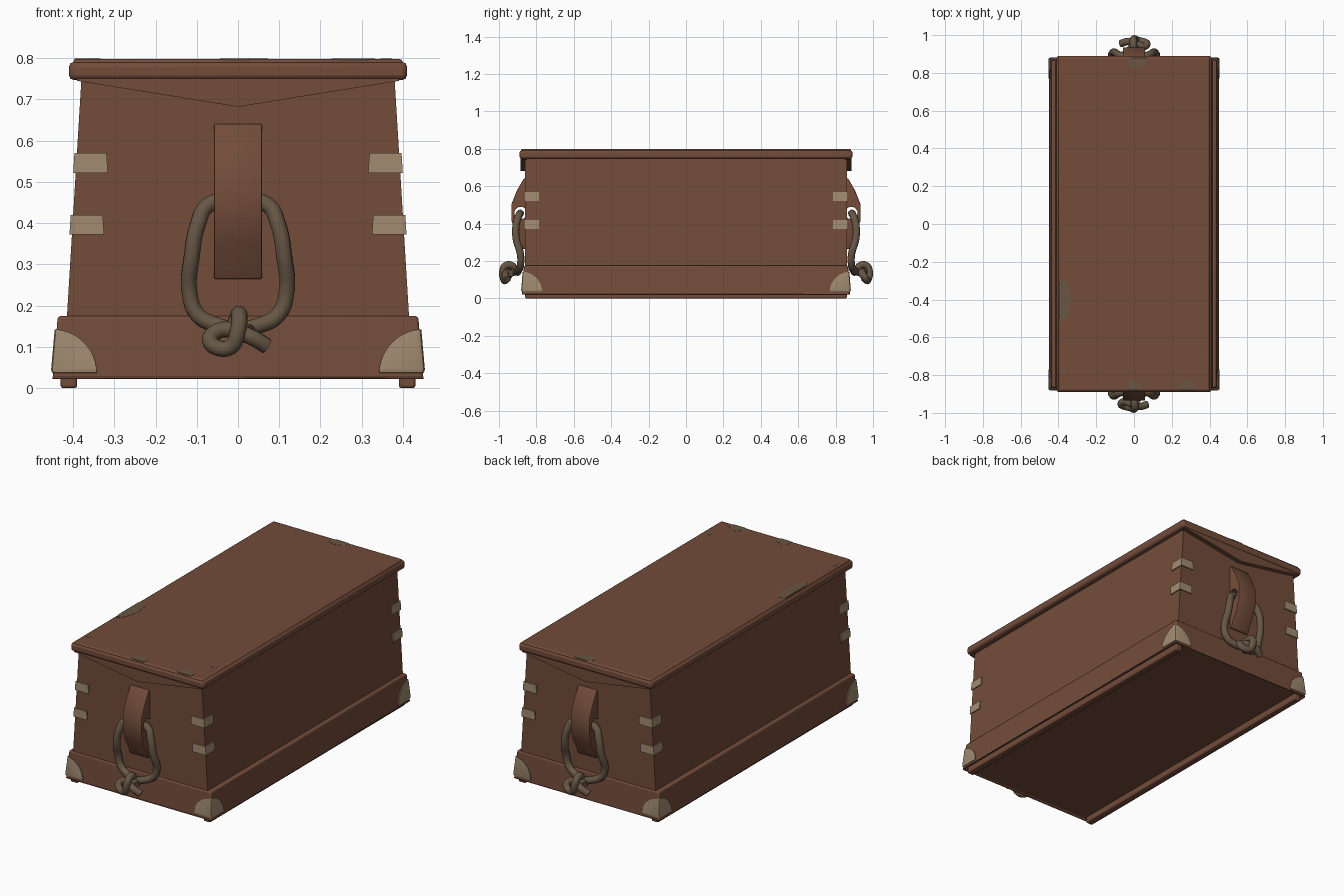
import bpy, bmesh, math, random
from mathutils import Matrix, Vector

if "Cube" in bpy.data.objects:
    bpy.data.objects.remove(bpy.data.objects["Cube"])
random.seed(4)


def material(name, rgb):
    m = bpy.data.materials.new(name)
    m.use_nodes = True
    m.diffuse_color = (*rgb, 1)
    m.node_tree.nodes["Principled BSDF"].inputs["Base Color"].default_value = (*rgb, 1)
    return m


WOOD = material("reddish_wood", (0.17, 0.072, 0.042))
BRASS = material("dull_brass", (0.36, 0.26, 0.165))
ROPE = material("weathered_rope", (0.135, 0.094, 0.06))
WORN = material("worn_paint", (0.14, 0.092, 0.056))


def finish(name, bm, mat, bevel=0.0, segments=2):
    bmesh.ops.recalc_face_normals(bm, faces=bm.faces)
    mesh = bpy.data.meshes.new(name)
    bm.to_mesh(mesh)
    bm.free()
    mesh.materials.append(mat)
    ob = bpy.data.objects.new(name, mesh)
    bpy.context.collection.objects.link(ob)
    if bevel:
        mod = ob.modifiers.new("Bevel", "BEVEL")
        mod.width, mod.segments, mod.limit_method = bevel, segments, "ANGLE"
    return ob


def bake(ob):
    """Replace the object's mesh or curve by its evaluated mesh."""
    deps = bpy.context.evaluated_depsgraph_get()
    mesh = bpy.data.meshes.new_from_object(ob.evaluated_get(deps))
    name, mat = ob.name, ob.data.materials[0]
    bpy.data.objects.remove(ob)
    mesh.materials.clear()
    mesh.materials.append(mat)
    for p in mesh.polygons:
        p.material_index = 0
    new = bpy.data.objects.new(name, mesh)
    bpy.context.collection.objects.link(new)
    return new


def boolean(ob, cutter, operation):
    mod = ob.modifiers.new("Boolean", "BOOLEAN")
    mod.object, mod.operation, mod.solver = cutter, operation, "EXACT"
    new = bake(ob)
    bpy.data.objects.remove(cutter)
    return new


def add_block(bm, low, high, z0, z1):
    """Box whose (x0, x1, y0, y1) limits change from low to high."""
    rings = []
    for (x0, x1, y0, y1), z in ((low, z0), (high, z1)):
        rings.append([bm.verts.new((x, y, z)) for x, y in ((x0, y0), (x1, y0), (x1, y1), (x0, y1))])
    bottom = bm.faces.new(rings[0][::-1])
    bm.faces.new(rings[1])
    for i in range(4):
        j = (i + 1) % 4
        bm.faces.new((rings[0][i], rings[0][j], rings[1][j], rings[1][i]))
    return bottom


def slab(name, low, high, z0, z1, mat=WOOD, bevel=0.0, recess=False):
    """Centred slab given by half sizes at its bottom and top."""
    bm = bmesh.new()
    bottom = add_block(bm, (-low[0], low[0], -low[1], low[1]),
                       (-high[0], high[0], -high[1], high[1]), z0, z1)
    if recess:
        bmesh.ops.inset_region(bm, faces=[bottom], thickness=0.05)
        bmesh.ops.translate(bm, verts=bottom.verts, vec=(0, 0, 0.015))
    return finish(name, bm, mat, bevel)


def prism(name, points, vector, mat, bevel=0.0):
    """Extrude a closed 3D outline along a vector."""
    bm = bmesh.new()
    face = bm.faces.new([bm.verts.new(p) for p in points])
    made = bmesh.ops.extrude_face_region(bm, geom=[face])["geom"]
    bmesh.ops.translate(bm, verts=[v for v in made if isinstance(v, bmesh.types.BMVert)], vec=vector)
    return finish(name, bm, mat, bevel)


def mirror(ob, x=True, y=True):
    mod = ob.modifiers.new("Mirror", "MIRROR")
    mod.use_axis = (x, y, False)


def body_half(z):
    return 0.415 - (z - 0.17) * 0.061


# Tapered chest, plinth with hollow underside, and two runners
slab("chest_body", (body_half(0.1), 0.86), (body_half(0.76), 0.86), 0.1, 0.76)
slab("plinth", (0.45, 0.877), (0.437, 0.866), 0.018, 0.175, bevel=0.012, recess=True)
bm = bmesh.new()
runner_limits = (0.39, 0.43, -0.86, 0.86)
add_block(bm, runner_limits, runner_limits, 0, 0.04)
mirror(finish("runner", bm, WOOD, 0.006), y=False)

# Lid with a stepped moulding and pointed end boards
slab("lid_moulding", (0.41, 0.89), (0.41, 0.89), 0.747, 0.791, bevel=0.012)
slab("lid_top", (0.402, 0.885), (0.398, 0.881), 0.77, 0.798, bevel=0.006)
mirror(prism("lid_end_board", [(x, -0.85, z) for x, z in
       ((-0.39, 0.76), (-0.39, 0.745), (0, 0.682), (0.39, 0.745), (0.39, 0.76))],
       (0, -0.036, 0), WOOD), x=False)

# Brass bands around the upright corners
bm = bmesh.new()
for z in (0.372, 0.522):
    a, b = body_half(z) + 0.006, body_half(z + 0.048) + 0.006
    add_block(bm, (a - 0.084, a, 0.785, 0.866), (b - 0.078, b, 0.785, 0.866), z, z + 0.048)
mirror(finish("corner_band", bm, BRASS))

# Rounded brass plates wrapping the plinth corners
bm = bmesh.new()
for sx in (-1, 1):
    for sy in (-1, 1):
        bmesh.ops.create_uvsphere(bm, u_segments=32, v_segments=24, radius=0.108,
                                  matrix=Matrix.Translation((sx * 0.45, sy * 0.877, 0.035)))
spheres = finish("corner_cutter", bm, BRASS)
corners = slab("plinth_corner_plate", (0.454, 0.882), (0.443, 0.872), 0.035, 0.16, BRASS, 0.01)
boolean(corners, spheres, "INTERSECT")

# End handles: a pierced cleat and a knotted rope loop, repeated by half turns
CLEAT = ((0.85, 0.64), (0.868, 0.64), (0.905, 0.575), (0.933, 0.505), (0.934, 0.42),
         (0.915, 0.355), (0.885, 0.3), (0.872, 0.265), (0.85, 0.265))
TAIL = [(0.07, 0.955, 0.102), (0.03, 0.966, 0.125), (-0.02, 0.95, 0.142), (-0.055, 0.94, 0.135),
        (-0.068, 0.955, 0.115), (-0.05, 0.965, 0.098), (-0.018, 0.973, 0.1),
        (0, 0.98, 0.14), (0.004, 0.965, 0.175), (0, 0.93, 0.175), (-0.005, 0.91, 0.145)]
SIDE = [(0.05, 0.895, 0.152), (0.098, 0.885, 0.178), (0.118, 0.885, 0.235), (0.112, 0.908, 0.32),
        (0.098, 0.908, 0.395), (0.072, 0.893, 0.444)]
TOP = [(0, 0.886, 0.455)]
END = [(0, 0.92, 0.14), (0.03, 0.94, 0.135)]
PATH = TAIL + SIDE + TOP + [(-x, y, z) for x, y, z in reversed(SIDE)] + END

for end, turn in (("front", 1), ("back", -1)):
    cleat = prism(end + "_cleat", [(-0.058 * turn, -y * turn, z) for y, z in CLEAT],
                  (0.116 * turn, 0, 0), WOOD, 0.003)
    bm = bmesh.new()
    bmesh.ops.create_cone(bm, cap_ends=True, segments=24, radius1=0.033, radius2=0.033, depth=0.3,
                          matrix=Matrix.Translation((0, -0.884 * turn, 0.457))
                          @ Matrix.Rotation(math.pi / 2, 4, "Y"))
    boolean(cleat, finish("hole_cutter", bm, WOOD), "DIFFERENCE")

    curve = bpy.data.curves.new(end + "_rope", "CURVE")
    curve.dimensions = "3D"
    curve.bevel_depth, curve.bevel_resolution, curve.resolution_u = 0.0195, 4, 6
    curve.use_fill_caps = True
    curve.materials.append(ROPE)
    spline = curve.splines.new("BEZIER")
    spline.bezier_points.add(len(PATH) - 1)
    for p, (x, y, z) in zip(spline.bezier_points, PATH):
        p.co = Vector((x * turn, -y * turn, z))
        p.handle_left_type = p.handle_right_type = "AUTO"
    rope = bpy.data.objects.new(end + "_rope_handle", curve)
    bpy.context.collection.objects.link(rope)
    bake(rope)

# Worn patches on the lid, kept inside its edges
for x, y, rx, ry in ((-0.375, -0.4, 0.05, 0.13), (0.02, 0.86, 0.055, 0.035), (0, -0.86, 0.045, 0.035),
                     (0.28, -0.86, 0.055, 0.04), (0.36, -0.72, 0.015, 0.015), (-0.37, -0.78, 0.012, 0.02)):
    outline = []
    for i in range(14):
        r, a = random.uniform(0.75, 1.1), i * math.tau / 14
        px, py = x + rx * r * math.cos(a), y + ry * r * math.sin(a)
        outline.append((max(-0.397, min(0.397, px)), max(-0.88, min(0.88, py)), 0.796))
    prism("worn_patch", outline, (0, 0, 0.003), WORN)

# Soft shading with crisp edges
for ob in bpy.context.scene.objects:
    ob.select_set(ob.type == "MESH")
    if ob.type == "MESH":
        bpy.context.view_layer.objects.active = ob
bpy.ops.object.shade_smooth_by_angle(angle=math.radians(35))
